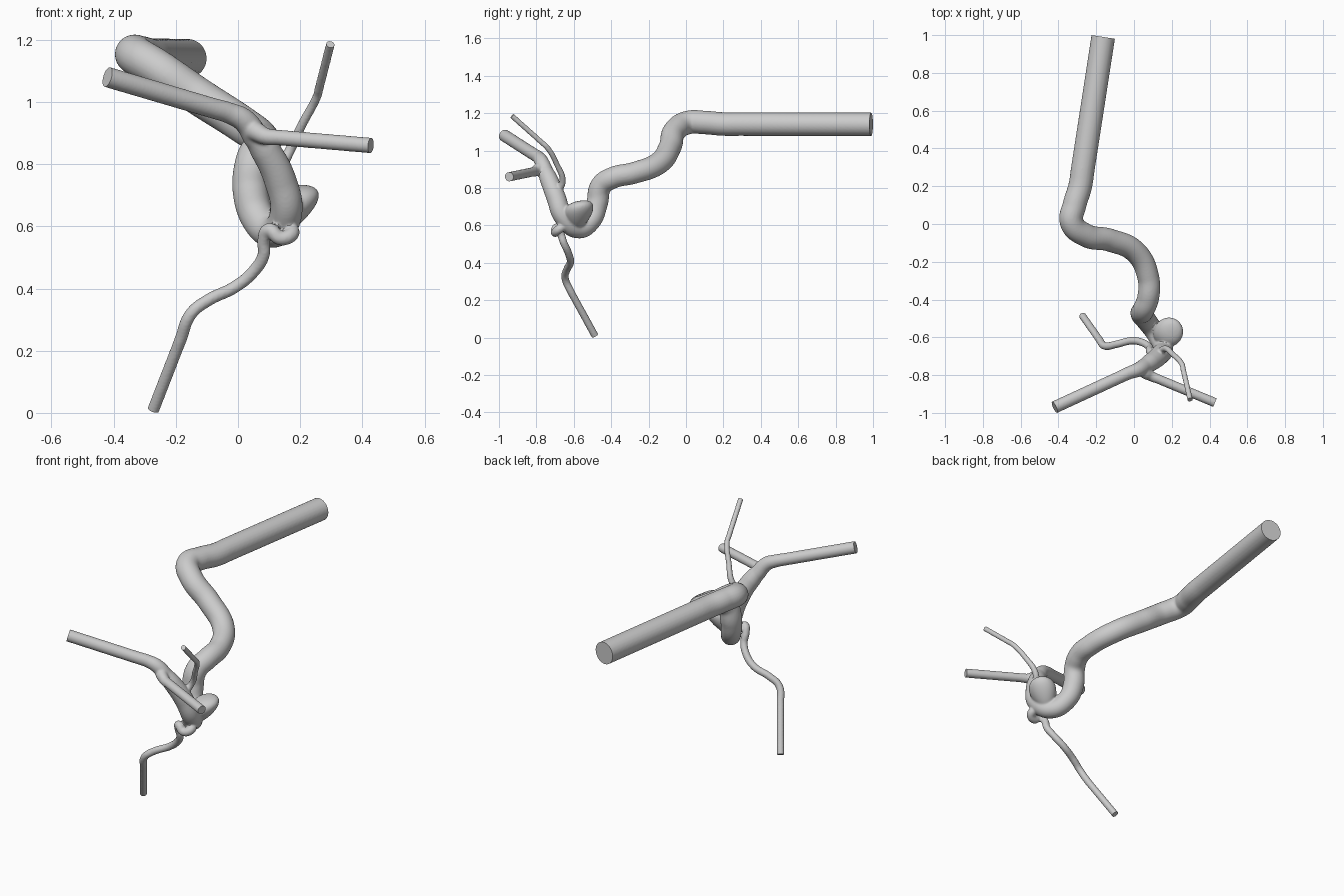
import bpy, bmesh
from mathutils import Vector

if "Cube" in bpy.data.objects:
    bpy.data.objects.remove(bpy.data.objects["Cube"])

ends = []   # (point, direction, radius) of every flat-cut vessel end


def tube(name, pts):
    """Smooth tube through (x, y, z, radius); last run is straight and gets cut flat."""
    p = [Vector(q) for q in pts]
    d = (p[-1] - p[-2]).xyz.normalized()
    ends.append((p[-1].xyz, d, p[-1].w))
    near = p[-2].lerp(p[-1], 0.12)
    near.w = p[-1].w
    over = p[-1].copy()
    over.xyz = p[-1].xyz + d * 0.04
    p = p[:-1] + [near, p[-1], over]
    cu = bpy.data.curves.new(name, 'CURVE')
    cu.dimensions = '3D'
    cu.fill_mode = 'FULL'
    cu.bevel_depth = 1.0
    cu.bevel_resolution = 10
    cu.use_fill_caps = True
    cu.resolution_u = 12
    sp = cu.splines.new('BEZIER')
    sp.bezier_points.add(len(p) - 1)
    for b, q in zip(sp.bezier_points, p):
        b.co = q.xyz
        b.radius = q.w
        b.handle_left_type = b.handle_right_type = 'AUTO'
    ob = bpy.data.objects.new(name, cu)
    bpy.context.collection.objects.link(ob)
    return ob


# Parent artery, from the fork back to its wide inlet
trunk = tube("parent_artery", [
    (.035, -.765, .92, .036), (.085, -.735, .85, .048), (.135, -.695, .75, .052),
    (.155, -.655, .645, .052), (.115, -.58, .582, .051), (.065, -.51, .625, .055),
    (.04, -.475, .72, .058), (.05, -.455, .81, .058), (.075, -.39, .855, .058),
    (.075, -.28, .88, .058), (.01, -.15, .93, .060), (-.13, -.085, 1.02, .061),
    (-.255, -.06, 1.105, .062), (-.33, .01, 1.15, .063), (-.315, .10, 1.15, .063),
    (-.285, .20, 1.142, .063), (-.163, .99, 1.14, .063)])

# Two branches of the fork
left_branch = tube("left_branch", [
    (.06, -.75, .885, .042), (.02, -.772, .94, .038), (-.03, -.79, .965, .034), (-.42, -.97, 1.08, .033)])
right_branch = tube("right_branch", [
    (.055, -.75, .885, .040), (.05, -.775, .905, .034), (.09, -.805, .889, .027),
    (.427, -.945, .86, .025)])

# Thin ascending branch
upper_branch = tube("upper_branch", [
    (.13, -.69, .78, .022), (.162, -.66, .835, .017), (.205, -.69, .925, .015),
    (.255, -.745, 1.02, .0145), (.297, -.93, 1.185, .0145)])

# Thin descending branch with its small coil at the root
lower_branch = tube("lower_branch", [
    (.165, -.65, .60, .024), (.172, -.685, .575, .024), (.135, -.70, .562, .023),
    (.10, -.69, .588, .023), (.083, -.67, .555, .021), (.083, -.655, .51, .020),
    (.05, -.63, .455, .020), (-.01, -.618, .405, .020), (-.095, -.637, .363, .020),
    (-.15, -.647, .32, .020), (-.185, -.61, .235, .020), (-.272, -.487, .011, .0195)])

# Sac: sphere with a flattened top, narrowing to a neck
bm = bmesh.new()
bmesh.ops.create_icosphere(bm, subdivisions=5, radius=1)
neck, crown = Vector((.14, -.59, .575)), Vector((.203, -.565, .732))
for v in bm.verts:
    k = (v.co.z + 1) / 2
    c = neck.lerp(crown, 1 - (1 - k) ** 1.15)
    w = .082 * (.66 + .5 * k)
    v.co = Vector((c.x + v.co.x * w * .95, c.y + v.co.y * w, c.z + .012 * v.co.y * k))
me = bpy.data.meshes.new("sac")
bm.to_mesh(me)
bm.free()
sac = bpy.data.objects.new("sac", me)
bpy.context.collection.objects.link(sac)

# Fuse everything into one continuous skin
bpy.ops.object.select_all(action='DESELECT')
for ob in (trunk, left_branch, right_branch, upper_branch, lower_branch):
    ob.select_set(True)
bpy.context.view_layer.objects.active = trunk
bpy.ops.object.convert(target='MESH')
sac.select_set(True)
bpy.context.view_layer.objects.active = bpy.data.objects["parent_artery"]
bpy.ops.object.join()
vessel = bpy.context.object
vessel.name = "blood_vessel"
rm = vessel.modifiers.new("fuse", 'REMESH')
rm.mode = 'VOXEL'
rm.voxel_size = .0055
sm = vessel.modifiers.new("soften", 'SMOOTH')
sm.factor = .5
sm.iterations = 6
bpy.ops.object.convert(target='MESH')
vessel = bpy.context.object

# Cut each vessel end flat and cap it
bm = bmesh.new()
bm.from_mesh(vessel.data)
for p, d, r in ends:
    verts = [v for v in bm.verts if (v.co - p).length < r + .06]
    edges = list({e for v in verts for e in v.link_edges})
    faces = list({f for v in verts for f in v.link_faces})
    bmesh.ops.bisect_plane(bm, geom=verts + edges + faces, plane_co=p, plane_no=d, clear_outer=True)
    rim = [e for e in bm.edges if e.is_boundary]
    bmesh.ops.holes_fill(bm, edges=rim, sides=0)
bmesh.ops.recalc_face_normals(bm, faces=bm.faces)
bm.to_mesh(vessel.data)
bm.free()
bpy.ops.object.shade_smooth_by_angle()
